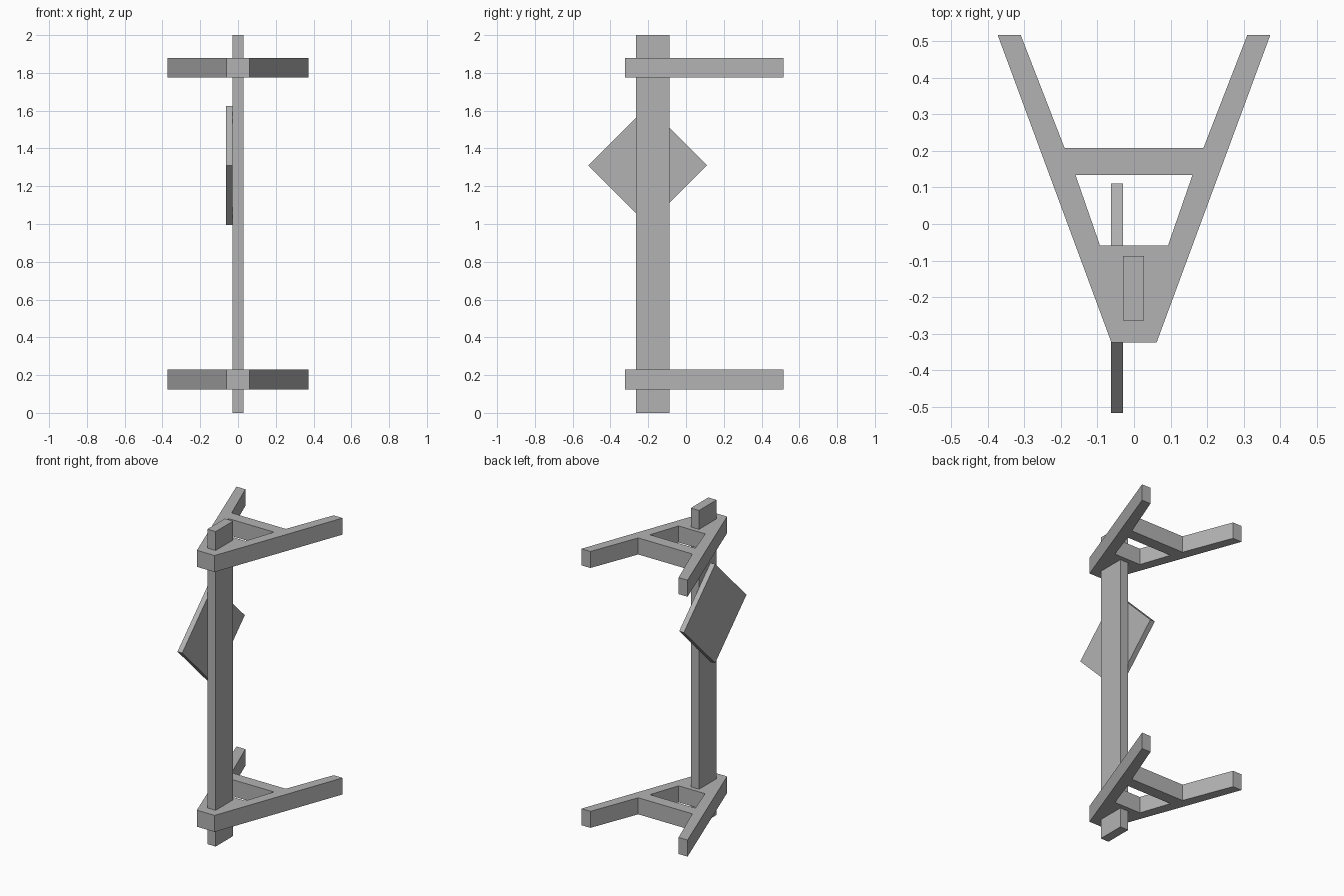
import bpy, bmesh, math

if "Cube" in bpy.data.objects:
    bpy.data.objects.remove(bpy.data.objects["Cube"])

# dark grey used on every part
grey = bpy.data.materials.new("dark_grey")
grey.diffuse_color = (0.45, 0.45, 0.45, 1)
grey.use_nodes = True
grey.node_tree.nodes["Principled BSDF"].inputs["Base Color"].default_value = grey.diffuse_color


def box(name, lo, hi, tilt=0.0):
    bpy.ops.mesh.primitive_cube_add(
        size=1, location=[(a + b) / 2 for a, b in zip(lo, hi)], rotation=(tilt, 0, 0))
    ob = bpy.context.object
    ob.name = name
    ob.scale = [b - a for a, b in zip(lo, hi)]
    ob.data.materials.append(grey)
    return ob


def a_frame(name, z, height):
    # right-hand half of the outline, listed as arm corners
    tip_out, tip_in = (0.373, 0.517), (0.31, 0.517)
    bar_back, bar_front = (0.19, 0.208), (0.16, 0.134)
    plate_back, nose = (0.093, -0.059), (0.062, -0.324)
    bm = bmesh.new()
    cache = {}

    def vert(p):
        if p not in cache:
            cache[p] = bm.verts.new((p[0], p[1], z))
        return cache[p]

    def flip(p):
        return (-p[0], p[1])

    arm = [tip_out, tip_in, bar_back, bar_front, plate_back, nose]
    # two arms, cross bar and front plate
    polys = [arm, [flip(p) for p in reversed(arm)],
             [bar_back, flip(bar_back), flip(bar_front), bar_front],
             [plate_back, flip(plate_back), flip(nose), nose]]
    faces = [bm.faces.new([vert(p) for p in poly]) for poly in polys]
    new = bmesh.ops.extrude_face_region(bm, geom=faces)["geom"]
    bmesh.ops.translate(bm, vec=(0, 0, height),
                        verts=[g for g in new if isinstance(g, bmesh.types.BMVert)])
    bmesh.ops.recalc_face_normals(bm, faces=bm.faces)
    me = bpy.data.meshes.new(name)
    bm.to_mesh(me)
    bm.free()
    me.materials.append(grey)
    bpy.context.collection.objects.link(bpy.data.objects.new(name, me))


# upright post
box("post", (-0.03, -0.264, 0), (0.028, -0.088, 2))

# lower and upper forked brackets
a_frame("lower_bracket", 0.125, 0.105)
a_frame("upper_bracket", 1.775, 0.105)

# square panel standing on its corner, fixed to the side of the post
h = 0.314 / math.sqrt(2)
cy, cz = -0.203, 1.31
box("diamond_panel", (-0.063, cy - h, cz - h), (-0.03, cy + h, cz + h), math.radians(45))
